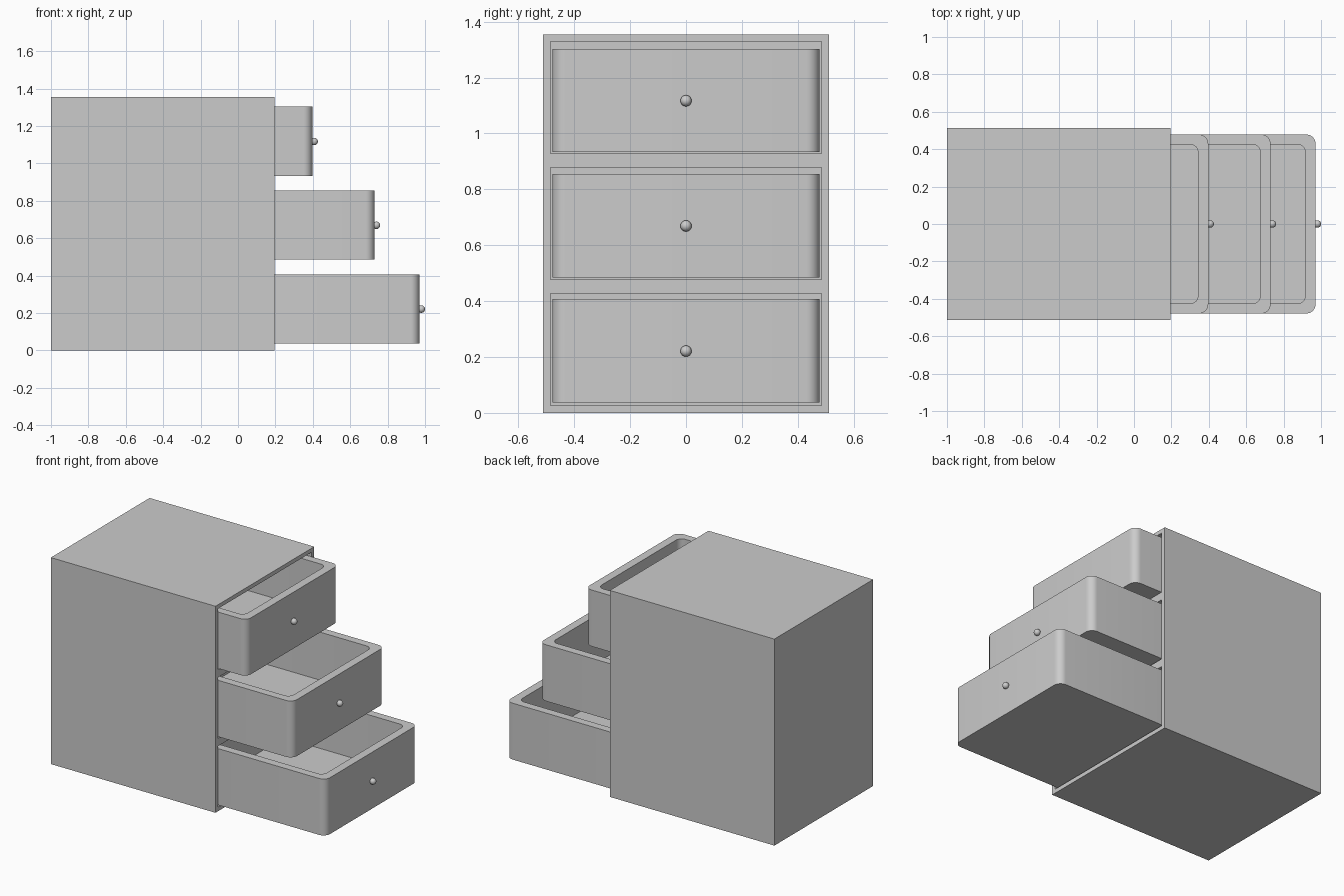
import bpy, bmesh, math

if "Cube" in bpy.data.objects:
    bpy.data.objects.remove(bpy.data.objects["Cube"])

FRONT, BACK, HALF_W, TOP = 0.195, -1.0, 0.512, 1.355
PANEL, WALL, LENGTH = 0.027, 0.055, 0.99


def finish(bm, name, angle=35):
    bmesh.ops.recalc_face_normals(bm, faces=bm.faces[:])
    mesh = bpy.data.meshes.new(name)
    bm.to_mesh(mesh)
    bm.free()
    obj = bpy.data.objects.new(name, mesh)
    bpy.context.collection.objects.link(obj)
    bpy.ops.object.select_all(action='DESELECT')
    obj.select_set(True)
    bpy.context.view_layer.objects.active = obj
    bpy.ops.object.shade_smooth_by_angle(angle=math.radians(angle))
    return obj


# cabinet: face frame grid with three pockets pushed in, wrapped by the outer box
def cabinet():
    bm = bmesh.new()
    ys = [-HALF_W, -HALF_W + PANEL, HALF_W - PANEL, HALF_W]
    zs = [0, 0.027, 0.427, 0.478, 0.878, 0.929, 1.329, TOP]
    grid = [[bm.verts.new((FRONT, y, z)) for y in ys] for z in zs]
    pockets = []
    for j in range(len(zs) - 1):
        for i in range(len(ys) - 1):
            f = bm.faces.new((grid[j][i], grid[j][i + 1],
                              grid[j + 1][i + 1], grid[j + 1][i]))
            if i == 1 and j % 2:
                pockets.append(f)
    rim = [e for e in bm.edges if e.is_boundary]
    ext = bmesh.ops.extrude_edge_only(bm, edges=rim)['geom']
    for v in ext:
        if isinstance(v, bmesh.types.BMVert):
            v.co.x = BACK
    bmesh.ops.contextual_create(
        bm, geom=[e for e in ext if isinstance(e, bmesh.types.BMEdge)])
    for f in pockets:
        new = bmesh.ops.extrude_face_region(bm, geom=[f])['geom']
        for v in new:
            if isinstance(v, bmesh.types.BMVert):
                v.co.x = BACK + PANEL
        if f.is_valid:
            bm.faces.remove(f)
    finish(bm, "cabinet")


def rounded_loop(bm, x0, x1, hy, r, z, seg=8):
    verts = []
    corners = [(x1 - r, hy - r), (x0 + r, hy - r),
               (x0 + r, r - hy), (x1 - r, r - hy)]
    for k, (cx, cy) in enumerate(corners):
        for s in range(seg + 1):
            a = math.pi / 2 * (k + s / seg)
            verts.append(bm.verts.new((cx + r * math.cos(a), cy + r * math.sin(a), z)))
    return verts


# open drawer tray with rounded corners, plus its knob
def drawer(name, front, z):
    x0, h, hy = front - LENGTH, 0.37, 0.478
    inner = (x0 + WALL, front - WALL, hy - 0.053, 0.04)
    bm = bmesh.new()
    loops = [rounded_loop(bm, x0, front, hy, 0.047, z),
             rounded_loop(bm, x0, front, hy, 0.047, z + h),
             rounded_loop(bm, *inner, z + h),
             rounded_loop(bm, *inner, z + WALL)]
    n = len(loops[0])
    for a, b in zip(loops, loops[1:]):
        for i in range(n):
            j = (i + 1) % n
            bm.faces.new((a[i], a[j], b[j], b[i]))
    bm.faces.new(loops[0])
    bm.faces.new(loops[-1])
    finish(bm, name + "_drawer")

    bm = bmesh.new()
    bmesh.ops.create_uvsphere(bm, u_segments=32, v_segments=16, radius=0.02)
    bmesh.ops.translate(bm, verts=bm.verts[:], vec=(front + 0.01, 0, z + 0.184))
    finish(bm, name + "_knob")


cabinet()
for name, front, z in (("bottom", 0.97, 0.037),
                       ("middle", 0.73, 0.485),
                       ("top", 0.397, 0.933)):
    drawer(name, front, z)
